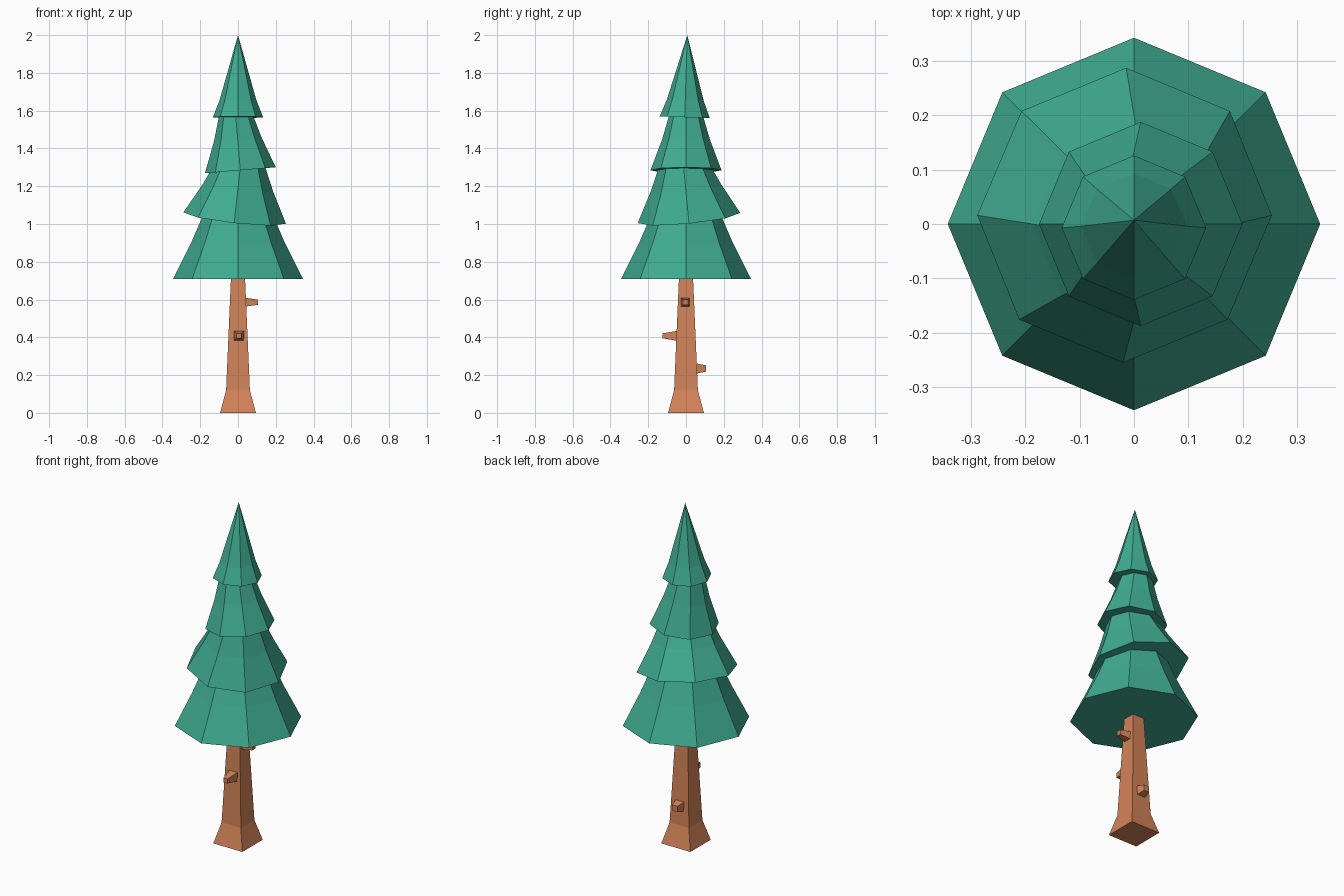
import bpy, bmesh
from math import cos, sin, pi
from mathutils import Vector

if "Cube" in bpy.data.objects:
    bpy.data.objects.remove(bpy.data.objects["Cube"])


def material(name, color):
    mat = bpy.data.materials.new(name)
    mat.diffuse_color = (*color, 1)
    mat.use_nodes = True
    mat.node_tree.nodes["Principled BSDF"].inputs["Base Color"].default_value = mat.diffuse_color
    return mat


GREEN = material("needles", (0.05, 0.41, 0.28))
BROWN = material("bark", (0.65, 0.23, 0.10))


def lathe(name, profile, sides, start, mat, pivot=0.0, tilt=(0, 0)):
    """Closed faceted solid from (radius, z) rings; radius 0 ends in a point."""
    bm = bmesh.new()
    rings = []
    for r, z in profile:
        angles = [start + 2 * pi * i / sides for i in range(sides if r else 1)]
        rings.append([bm.verts.new((r * cos(a), r * sin(a), z - pivot)) for a in angles])
    for low, high in zip(rings, rings[1:]):
        for i in range(sides):
            j = (i + 1) % sides
            if len(high) == 1:
                bm.faces.new((low[i], low[j], high[0]))
            else:
                bm.faces.new((low[i], low[j], high[j], high[i]))
    bm.faces.new(rings[0][::-1])
    if len(rings[-1]) > 1:
        bm.faces.new(rings[-1])
    mesh = bpy.data.meshes.new(name)
    bm.to_mesh(mesh)
    bm.free()
    mesh.materials.append(mat)
    obj = bpy.data.objects.new(name, mesh)
    obj.location.z = pivot
    obj.rotation_euler = (tilt[0], tilt[1], 0)
    bpy.context.collection.objects.link(obj)
    return obj


# Square trunk with a flared foot
S = 2 ** 0.5
lathe("trunk", [(0.095 * S, 0), (0.063 * S, 0.12), (0.037 * S, 0.72)], 4, pi / 4, BROWN)

# Branch stubs: outward direction, base, length, base and tip half widths
stubs = {
    "front_stub": ((0, -1, 0), (0.005, -0.03, 0.408), 0.095, 0.029, 0.013),
    "right_stub": ((1, 0, 0), (0.025, -0.003, 0.586), 0.08, 0.025, 0.014),
    "back_stub": ((0, 1, 0), (0, 0.035, 0.235), 0.07, 0.031, 0.017),
}
for name, (direction, base, length, wide, narrow) in stubs.items():
    stub = lathe(name, [(wide * S, 0), (narrow * S, length)], 4, pi / 4, BROWN)
    stub.location = base
    stub.rotation_euler = Vector(direction).to_track_quat('Z', 'Y').to_euler()

# Eight-sided foliage tiers, the upper ones slightly tilted
lathe("foliage_bottom", [(0.343, 0.71), (0.246, 0.905), (0.175, 1.07)], 8, 0, GREEN)
lathe("foliage_lower", [(0.273, 1.03), (0.188, 1.19), (0.13, 1.32)], 8, 0, GREEN,
      pivot=1.19, tilt=(0.1, 0.11))
lathe("foliage_upper", [(0.188, 1.284), (0.127, 1.446), (0.088, 1.58)], 8, 0, GREEN,
      pivot=1.43, tilt=(0, -0.085))
lathe("foliage_top", [(0.133, 1.565), (0.097, 1.657), (0, 2.0)], 8, 0, GREEN,
      pivot=1.78, tilt=(-0.032, 0))
